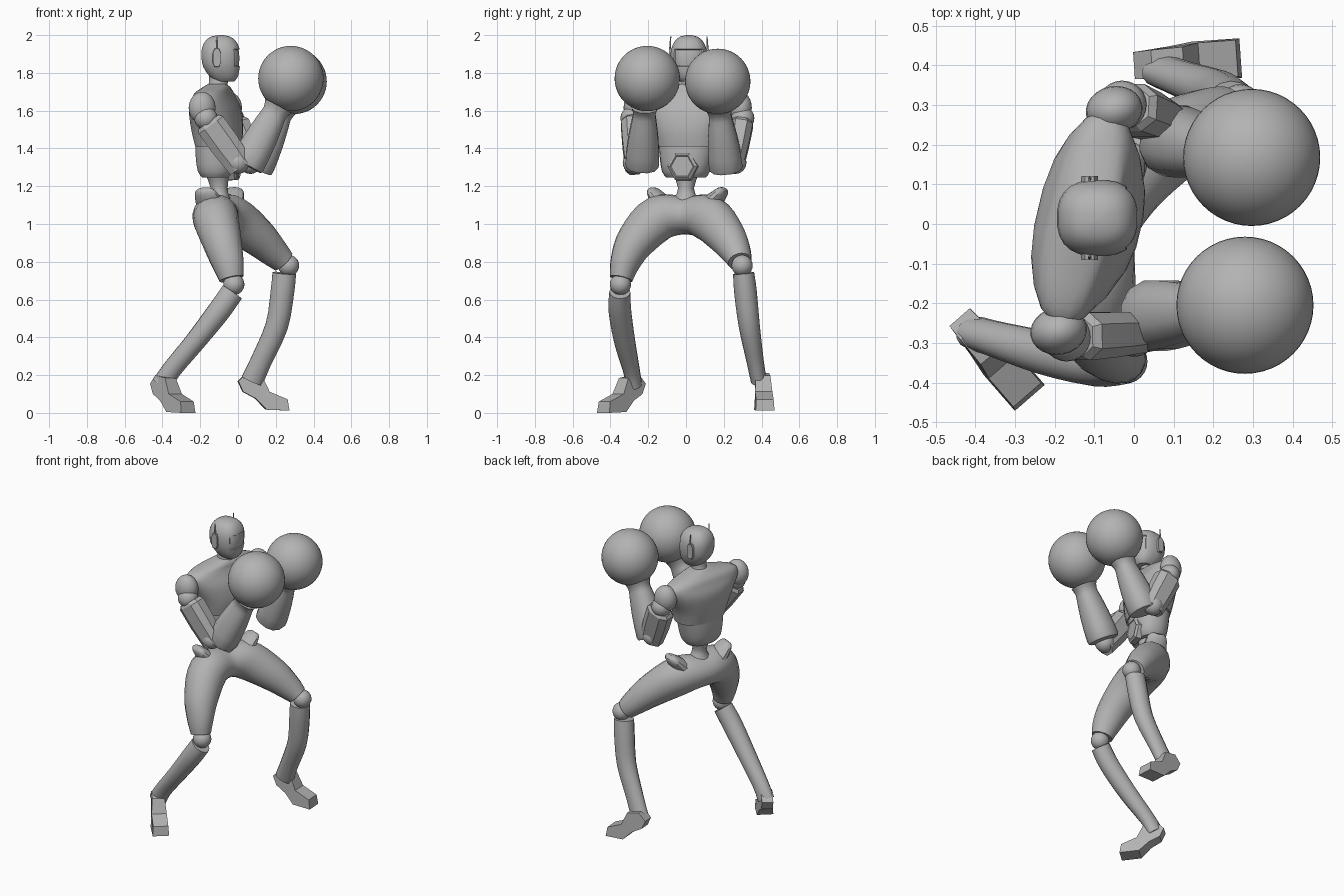
import bpy, bmesh, math
from mathutils import Vector

if "Cube" in bpy.data.objects:
    bpy.data.objects.remove(bpy.data.objects["Cube"], do_unlink=True)

grey = bpy.data.materials.new("plain grey")
grey.use_nodes = True
grey.diffuse_color = (0.45, 0.45, 0.45, 1)
grey.node_tree.nodes["Principled BSDF"].inputs["Base Color"].default_value = (0.45, 0.45, 0.45, 1)


def finish(name, bm, angle=40):
    bmesh.ops.recalc_face_normals(bm, faces=bm.faces)
    mesh = bpy.data.meshes.new(name)
    bm.to_mesh(mesh)
    bm.free()
    mesh.materials.append(grey)
    ob = bpy.data.objects.new(name, mesh)
    bpy.context.collection.objects.link(ob)
    for o in bpy.context.selected_objects:
        o.select_set(False)
    ob.select_set(True)
    bpy.context.view_layer.objects.active = ob
    bpy.ops.object.shade_smooth_by_angle(angle=math.radians(angle))
    return ob


def spline(rings, steps):
    """Smooth a list of rings with a Catmull-Rom curve."""
    out = []
    for i in range(len(rings) - 1):
        p0, p1 = rings[max(i - 1, 0)], rings[i]
        p2, p3 = rings[i + 1], rings[min(i + 2, len(rings) - 1)]
        for k in range(steps):
            t = k / steps
            out.append([0.5 * (2 * b + (c - a) * t + (2 * a - 5 * b + 4 * c - d) * t * t
                               + (3 * b - a - 3 * c + d) * t ** 3)
                        for a, b, c, d in zip(p0, p1, p2, p3)])
    return out + [list(rings[-1])]


def loft(rings, side, sides=16, steps=3, power=1.0, up=None):
    """Skin rings (x, y, z, half size along side, half size across)."""
    rings = spline(rings, steps)
    bm = bmesh.new()
    loops = []
    for i, r in enumerate(rings):
        c = Vector(r[:3])
        t = up or (Vector(rings[min(i + 1, len(rings) - 1)][:3]) - Vector(rings[max(i - 1, 0)][:3]))
        t = t.normalized()
        s = (side - t * side.dot(t)).normalized()
        u = t.cross(s)
        loop = []
        for k in range(sides):
            a = 2 * math.pi * (k + 0.5) / sides
            ca, sa = math.cos(a), math.sin(a)
            ca = math.copysign(abs(ca) ** power, ca)
            sa = math.copysign(abs(sa) ** power, sa)
            loop.append(bm.verts.new(c + s * ca * r[3] + u * sa * r[4]))
        loops.append(loop)
    for a, b in zip(loops, loops[1:]):
        for k in range(sides):
            j = (k + 1) % sides
            bm.faces.new((a[k], a[j], b[j], b[k]))
    bm.faces.new(loops[0][::-1])
    bm.faces.new(loops[-1])
    return bm


def ball(name, centre, size, turn=0.0, segments=24):
    bm = bmesh.new()
    bmesh.ops.create_uvsphere(bm, u_segments=segments, v_segments=segments // 2, radius=1)
    ob = finish(name, bm)
    ob.location, ob.rotation_euler.z = centre, turn
    ob.scale = size if isinstance(size, tuple) else (size,) * 3


Z = Vector((0, 0, 1))
X, Y = Vector((1, 0, 0)), Vector((0, 1, 0))
chest_side = Vector((0.23, 0.97, 0))
chest_front = Vector((0.97, -0.23, 0))
hip_front = Vector((0.91, -0.4, 0))

# Torso: chest shell over a narrower abdomen, with lumbar column and neck
finish("chest", loft([
    (-0.105, 0.01, 1.41, 0.168, 0.115), (-0.11, 0.01, 1.5, 0.195, 0.13),
    (-0.12, 0.015, 1.6, 0.25, 0.125), (-0.125, 0.015, 1.66, 0.275, 0.1),
    (-0.125, 0.015, 1.695, 0.235, 0.085), (-0.115, 0.015, 1.72, 0.14, 0.07),
    (-0.11, 0.015, 1.74, 0.055, 0.05)], chest_side, 20, 3, 0.85, Z))
finish("abdomen", loft([
    (-0.11, 0, 1.245, 0.105, 0.075), (-0.11, 0, 1.28, 0.128, 0.1),
    (-0.11, 0.005, 1.36, 0.145, 0.11), (-0.11, 0.01, 1.44, 0.158, 0.11)],
    chest_side, 20, 2, 0.85, Z))
finish("lumbar", loft([
    (-0.1, 0, 1.08, 0.1, 0.08), (-0.1, 0, 1.14, 0.062, 0.056), (-0.1, 0, 1.19, 0.042, 0.045),
    (-0.11, 0, 1.27, 0.07, 0.065)], chest_side, 12, 2, 1, Z))
finish("neck", loft([
    (-0.115, 0.015, 1.69, 0.065, 0.07), (-0.105, 0.015, 1.74, 0.045, 0.05),
    (-0.1, 0.015, 1.8, 0.05, 0.055)], Y, 14, 2, 1, Z))

# Hexagonal belly plate with a shallow sunken centre
plate = []
for push, radius in ((0.07, 0.085), (0.105, 0.082), (0.117, 0.066), (0.112, 0.06)):
    c = Vector((-0.11, 0.005, 1.305)) + chest_front * push
    plate.append((*c, radius, radius))
finish("belly_plate", loft(plate, Z, 6, 1, 1, chest_front), 20)

# Head with a shallow sunken visor
head = loft([
    (-0.07, 0.015, 1.755, 0.045, 0.05), (-0.075, 0.015, 1.78, 0.068, 0.075),
    (-0.087, 0.015, 1.83, 0.09, 0.097), (-0.09, 0.015, 1.88, 0.097, 0.104),
    (-0.092, 0.015, 1.93, 0.093, 0.1), (-0.092, 0.015, 1.97, 0.073, 0.08),
    (-0.092, 0.015, 1.992, 0.045, 0.05), (-0.092, 0.015, 2.0, 0.01, 0.01)], Y, 24, 2, 0.8, Z)
head.normal_update()
visor = [f for f in head.faces if f.normal.x > 0.65 and 1.83 < f.calc_center_median().z < 1.92]
bmesh.ops.inset_region(head, faces=visor, thickness=0.004, depth=0)
bmesh.ops.inset_region(head, faces=visor, thickness=0.003, depth=-0.006)
finish("head", head, 35)
for side, name in ((1, "left"), (-1, "right")):
    ear_y = 0.015 + side * 0.1
    finish(name + "_ear_pad", loft([
        (-0.112, ear_y - side * 0.02, 1.88, 0.052, 0.024),
        (-0.112, ear_y + side * 0.006, 1.88, 0.05, 0.022)], Z, 8, 1, 0.7), 30)
    finish(name + "_antenna", loft([
        (-0.112, ear_y, 1.91, 0.006, 0.006), (-0.112, ear_y - side * 0.004, 1.992, 0.003, 0.003)],
        X, 6, 1), 30)

# Arms: shoulder ball, boxy upper arm, flared forearm, round glove
arms = {
    "right": ((-0.19, -0.27, 1.615), (-0.17, -0.285, 1.56), (0.0, -0.275, 1.325),
              (0.045, -0.232, 1.31), (0.195, -0.22, 1.59), (0.28, -0.205, 1.77)),
    "left": ((-0.05, 0.288, 1.615), (-0.03, 0.3, 1.56), (0.065, 0.26, 1.325),
             (0.095, 0.212, 1.295), (0.22, 0.18, 1.58), (0.297, 0.168, 1.755)),
}
for name, (shoulder, top, elbow, cuff, wrist, glove) in arms.items():
    ball(name + "_shoulder", shoulder, (0.072, 0.06, 0.085), 0.2)
    ball(name + "_shoulder_joint", top, 0.062)
    a, b = Vector(top), Vector(elbow)
    finish(name + "_upper_arm", loft([
        (*a.lerp(b, 0.08), 0.052, 0.068), (*a.lerp(b, 0.15), 0.064, 0.084),
        (*a.lerp(b, 0.6), 0.06, 0.084), (*a.lerp(b, 1.1), 0.05, 0.074)], Y, 8, 1, 0.75), 30)
    ball(name + "_elbow", elbow, 0.06)
    a, b = Vector(cuff), Vector(wrist)
    finish(name + "_forearm", loft([
        (*a, 0.08, 0.085), (*a.lerp(b, 0.06), 0.092, 0.095), (*a.lerp(b, 0.5), 0.082, 0.088),
        (*a.lerp(b, 0.85), 0.066, 0.074), (*a.lerp(b, 1.0), 0.06, 0.068),
        (*a.lerp(b, 1.12), 0.072, 0.08)], Y, 12, 2, 0.85), 35)
    ball(name + "_glove", glove, 0.173, 0, 48)

# Pelvis and thighs as one arch from knee to knee
finish("hips_and_thighs", loft([
    (-0.035, -0.343, 0.71, 0.066, 0.06), (-0.055, -0.32, 0.8, 0.088, 0.08),
    (-0.085, -0.265, 0.91, 0.105, 0.104), (-0.118, -0.145, 1.03, 0.122, 0.122),
    (-0.105, 0, 1.045, 0.118, 0.1), (-0.03, 0.12, 1.03, 0.118, 0.122),
    (0.1, 0.213, 0.935, 0.1, 0.104), (0.19, 0.265, 0.85, 0.08, 0.08),
    (0.24, 0.285, 0.8, 0.066, 0.062)], hip_front, 18, 4), 40)
# Hip flanges rising out of the pelvis
for name, root, tip in (("right", (-0.13, -0.09, 1.06), (-0.18, -0.185, 1.185)),
                        ("left", (-0.06, 0.09, 1.06), (-0.02, 0.205, 1.185))):
    a, b = Vector(root), Vector(tip)
    finish(name + "_hip_flange", loft([
        (*a, 0.09, 0.06), (*a.lerp(b, 0.6), 0.072, 0.042), (*a.lerp(b, 0.9), 0.058, 0.028),
        (*b, 0.035, 0.014)], hip_front, 12, 2), 40)

# Lower legs: knee ball, shin and angled foot
legs = {
    "right": ((-0.022, -0.347, 0.68),
              [(-0.03, -0.35, 0.64, 0.062, 0.056), (-0.1, -0.35, 0.54, 0.062, 0.06),
               (-0.225, -0.325, 0.38, 0.055, 0.056), (-0.35, -0.29, 0.23, 0.052, 0.045),
               (-0.4, -0.275, 0.15, 0.056, 0.042)],
              (-0.44, -0.235), -49, 0.0),
    "left": ((0.268, 0.297, 0.78),
             [(0.245, 0.305, 0.74, 0.064, 0.056), (0.235, 0.315, 0.64, 0.064, 0.06),
              (0.205, 0.335, 0.46, 0.061, 0.056), (0.125, 0.365, 0.28, 0.057, 0.046),
              (0.075, 0.385, 0.17, 0.06, 0.042)],
             (0.0, 0.4), 4, 0.012),
}
foot_outline = [(0.0, 0.155, 0.034), (0.045, 0.2, 0.036), (0.125, 0.185, 0.038),
                (0.165, 0.1, 0.046), (0.26, 0.06, 0.046), (0.27, 0.0, 0.05), (0.15, 0.005, 0.05),
                (0.09, 0.065, 0.042), (0.025, 0.1, 0.036)]
for name, (knee, shin, heel, angle, lift) in legs.items():
    ball(name + "_knee", knee, 0.056)
    finish(name + "_shin", loft(shin, X, 14, 3), 40)
    bm = bmesh.new()
    fwd = Vector((math.cos(math.radians(angle)), math.sin(math.radians(angle)), 0))
    across = Vector((-fwd.y, fwd.x, 0))
    flanks = [[bm.verts.new(Vector((*heel, z + lift)) + fwd * u + across * w * s)
               for u, z, w in foot_outline] for s in (1, -1)]
    n = len(foot_outline)
    for k in range(n):
        j = (k + 1) % n
        bm.faces.new((flanks[0][k], flanks[0][j], flanks[1][j], flanks[1][k]))
    for flank in flanks:
        bm.faces.new(flank)
    finish(name + "_foot", bm, 30)
